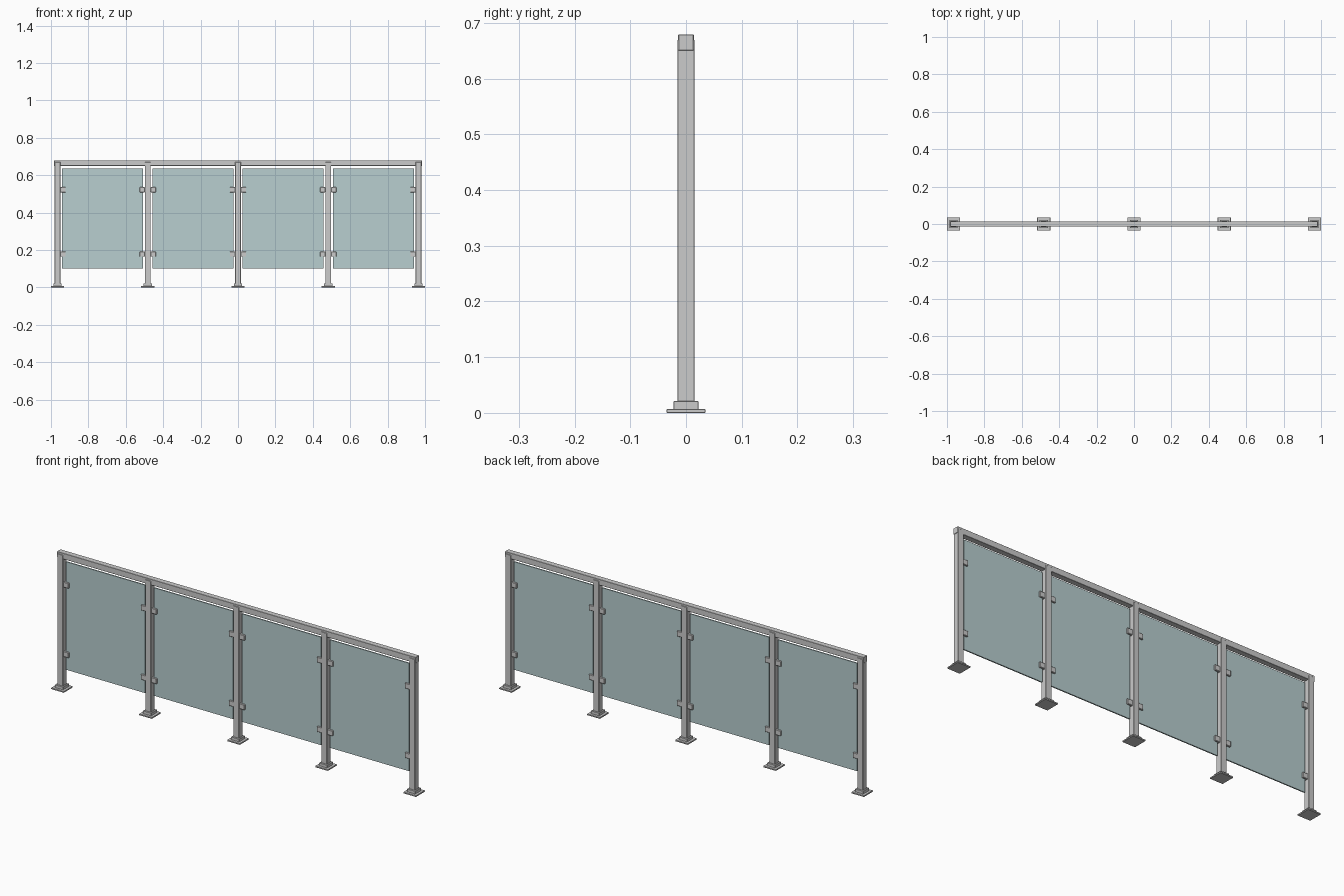
import bpy

if "Cube" in bpy.data.objects:
    bpy.data.objects.remove(bpy.data.objects["Cube"])

POSTS = [-0.965, -0.4825, 0.0, 0.4825, 0.965]
GLASS_GAP = 0.025


def box(name, x, y, z, bevel=0.0, mat=None):
    """Box spanning the (min, max) pairs x, y and z."""
    bpy.ops.mesh.primitive_cube_add(size=1)
    ob = bpy.context.object
    ob.name = name
    ob.location = [(a + b) / 2 for a, b in (x, y, z)]
    ob.scale = [b - a for a, b in (x, y, z)]
    bpy.ops.object.transform_apply(location=False, rotation=False, scale=True)
    if bevel:
        mod = ob.modifiers.new("edge_bevel", 'BEVEL')
        mod.width = bevel
        mod.segments = 1
    if mat:
        ob.data.materials.append(mat)
    return ob


def around(c, h):
    return (c - h, c + h)


glass = bpy.data.materials.new("tinted_glass")
glass.diffuse_color = (0.48, 0.62, 0.63, 0.6)
glass.use_nodes = True
glass.node_tree.nodes["Principled BSDF"].inputs["Base Color"].default_value = glass.diffuse_color

# Posts with stepped feet
for i, px in enumerate(POSTS, 1):
    box(f"post_{i}", around(px, 0.0155), around(0, 0.0155), (0.01, 0.67), 0.0015)
    box(f"base_plate_{i}", around(px, 0.035), around(0, 0.035), (0, 0.007), 0.001)
    box(f"base_collar_{i}", around(px, 0.0225), around(0, 0.0225), (0.006, 0.021), 0.001)

# Handrail
box("handrail", (-0.983, 0.983), around(0, 0.014), (0.65, 0.679), 0.001)

# Glass panels, each held by four clamps
for i, (a, b) in enumerate(zip(POSTS, POSTS[1:]), 1):
    box(f"glass_panel_{i}", (a + GLASS_GAP, b - GLASS_GAP),
        around(0, 0.003), (0.10, 0.635), mat=glass)
    for side, cx in (("left", a + 0.029), ("right", b - 0.029)):
        for level, cz in (("lower", 0.178), ("upper", 0.522)):
            box(f"clamp_{i}_{side}_{level}", around(cx, 0.0145),
                around(0, 0.0105), around(cz, 0.0135), 0.002)
